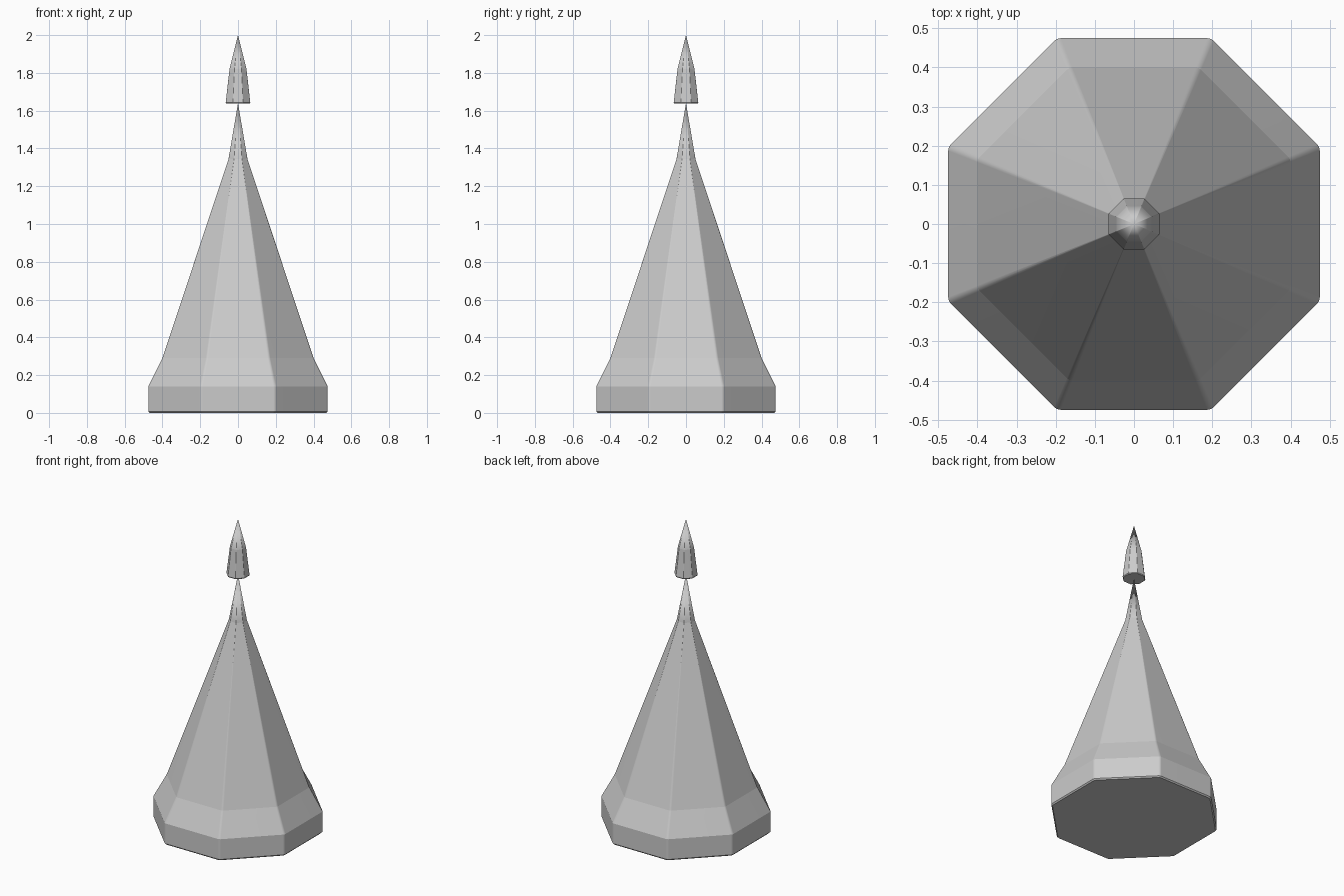
import bpy, bmesh
from math import sin, cos, pi

if "Cube" in bpy.data.objects:
    bpy.data.objects.remove(bpy.data.objects["Cube"])


def section(soft=0.05):
    """Unit-apothem octagon, flats facing the axes, corners slightly rounded."""
    corner = 1 / cos(pi / 8)
    # fillet radius r: corner arcs centred on the octagon's diagonals
    r = soft
    pts = []
    for i in range(8):
        a = pi / 8 + i * pi / 4
        d = corner * (1 - r)
        for t in (-pi / 8, 0, pi / 8):
            pts.append((d * cos(a) + r * cos(a + t), d * sin(a) + r * sin(a + t)))
    return pts


def octagonal_part(name, profile, apex):
    """Stack scaled octagons along z and close to a point."""
    bm = bmesh.new()
    sec = section()
    n = len(sec)
    rings = [[bm.verts.new((x * r, y * r, z)) for x, y in sec] for r, z in profile]
    bm.faces.new(rings[0][::-1])
    for lo, hi in zip(rings, rings[1:]):
        for i in range(n):
            j = (i + 1) % n
            bm.faces.new((lo[i], lo[j], hi[j], hi[i]))
    tip = bm.verts.new((0, 0, apex))
    top = rings[-1]
    for i in range(n):
        bm.faces.new((top[i], top[(i + 1) % n], tip))
    # soft ridges, crisp horizontal rings
    for f in bm.faces:
        f.smooth = True
    for e in bm.edges:
        if abs(e.verts[0].co.z - e.verts[1].co.z) < 1e-6:
            e.smooth = False
    me = bpy.data.meshes.new(name)
    bm.to_mesh(me)
    bm.free()
    ob = bpy.data.objects.new(name, me)
    bpy.context.collection.objects.link(ob)
    wn = ob.modifiers.new("Flat faces", 'WEIGHTED_NORMAL')
    wn.keep_sharp = True
    return ob


# Spire roof: upright skirt, flared eave, long slope, needle point
octagonal_part("spire_roof",
               [(0.468, 0), (0.475, 0.008), (0.475, 0.14), (0.40, 0.29), (0.05, 1.345)],
               1.64)

# Finial balanced on the needle
octagonal_part("finial",
               [(0.062, 1.637), (0.065, 1.642), (0.045, 1.82)],
               2.0)
